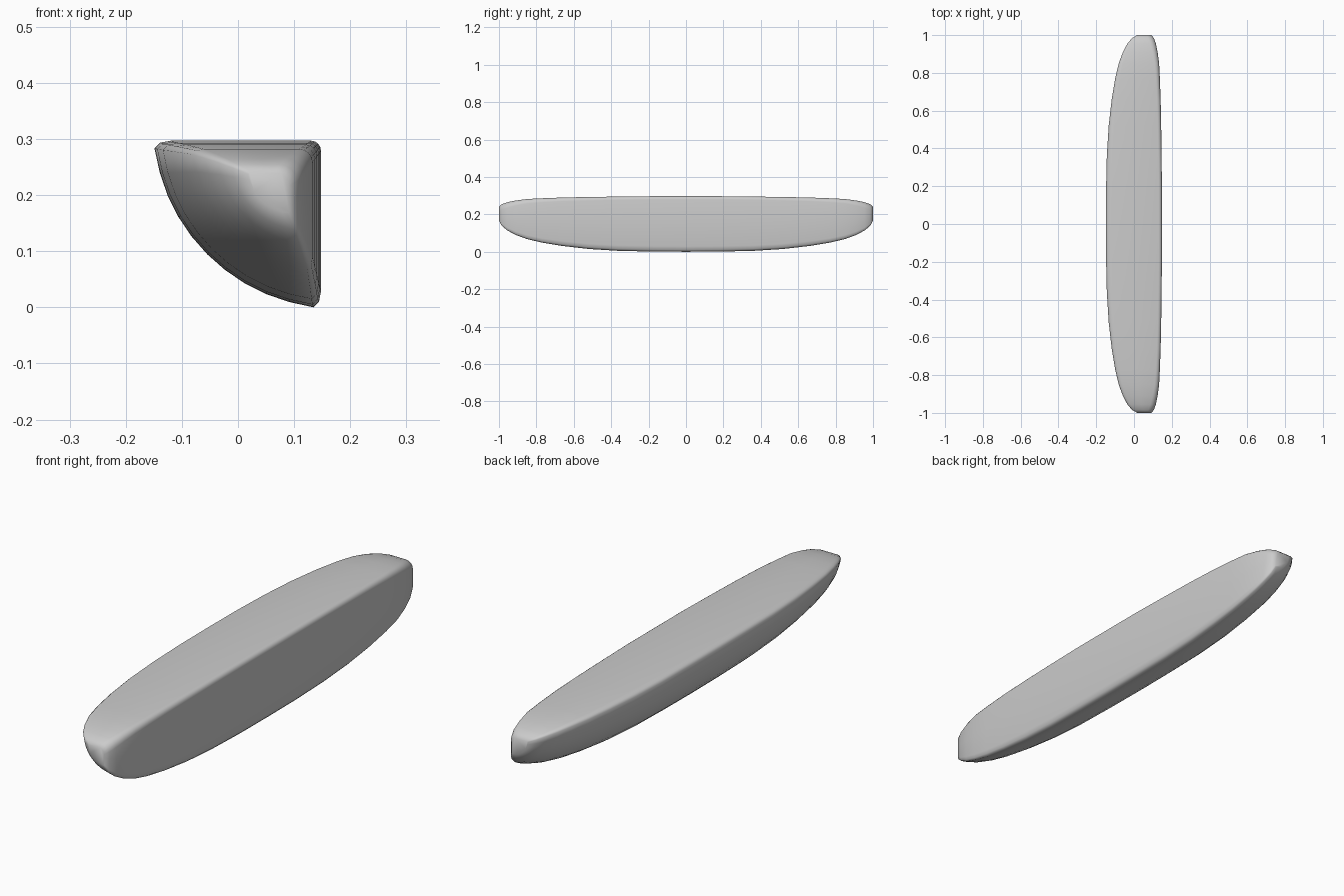
import bpy, bmesh
from math import sin, cos, pi

if "Cube" in bpy.data.objects:
    bpy.data.objects.remove(bpy.data.objects["Cube"])

# Stations along the length: y, inset of the right-angle edge, reach of the rind, edge rounding
HALF = [(0.0, .002, .299, .018), (0.18, .002, .298, .018), (0.36, .004, .294, .018),
        (0.52, .006, .284, .019), (0.66, .009, .268, .020), (0.77, .013, .250, .022),
        (0.85, .017, .231, .024), (0.91, .025, .209, .027), (0.955, .034, .185, .030),
        (0.985, .045, .160, .030), (1.0, .058, .132, .024)]
STATIONS = [(-y, c, t, r) for y, c, t, r in HALF[:0:-1]] + HALF


def section(c, t, r):
    """Quarter-round wedge section, measured from the square corner."""
    s = t - c
    # rounded square corner
    pts = [(c + r - r * cos(a * pi / 8), c + r - r * sin(a * pi / 8)) for a in range(5)]
    # blunt tip of one flat side
    tip = [(.5, 0), (.90, 0.0), (.965, .012), (1.0, .045)]
    pts += [(c + s * u, c + s * v) for u, v in tip]
    # bulging rind
    for i in range(1, 10):
        a = pi / 2 * (.03 + .94 * i / 10)
        b = 1 - .035 * sin(2 * a)
        pts.append((c + s * b * cos(a), c + s * b * sin(a)))
    # blunt tip of the other flat side
    pts += [(c + s * v, c + s * u) for u, v in reversed(tip)]
    return pts


# Loft the wedge
bm = bmesh.new()
rings = []
for y, c, t, r in STATIONS:
    rings.append([bm.verts.new((.15 - u, y, .30 - v)) for u, v in section(c, t, r)])
n = len(rings[0])
for a, b in zip(rings, rings[1:]):
    for i in range(n):
        j = (i + 1) % n
        bm.faces.new((a[i], a[j], b[j], b[i]))
# End caps
bm.faces.new(rings[0])
bm.faces.new(rings[-1])
bmesh.ops.recalc_face_normals(bm, faces=bm.faces)
for f in bm.faces:
    f.smooth = True

mesh = bpy.data.meshes.new("wedge")
bm.to_mesh(mesh)
bm.free()
# Seat on the ground plane
low = min(v.co.z for v in mesh.vertices)
for v in mesh.vertices:
    v.co.z -= low
obj = bpy.data.objects.new("wedge", mesh)
bpy.context.collection.objects.link(obj)
